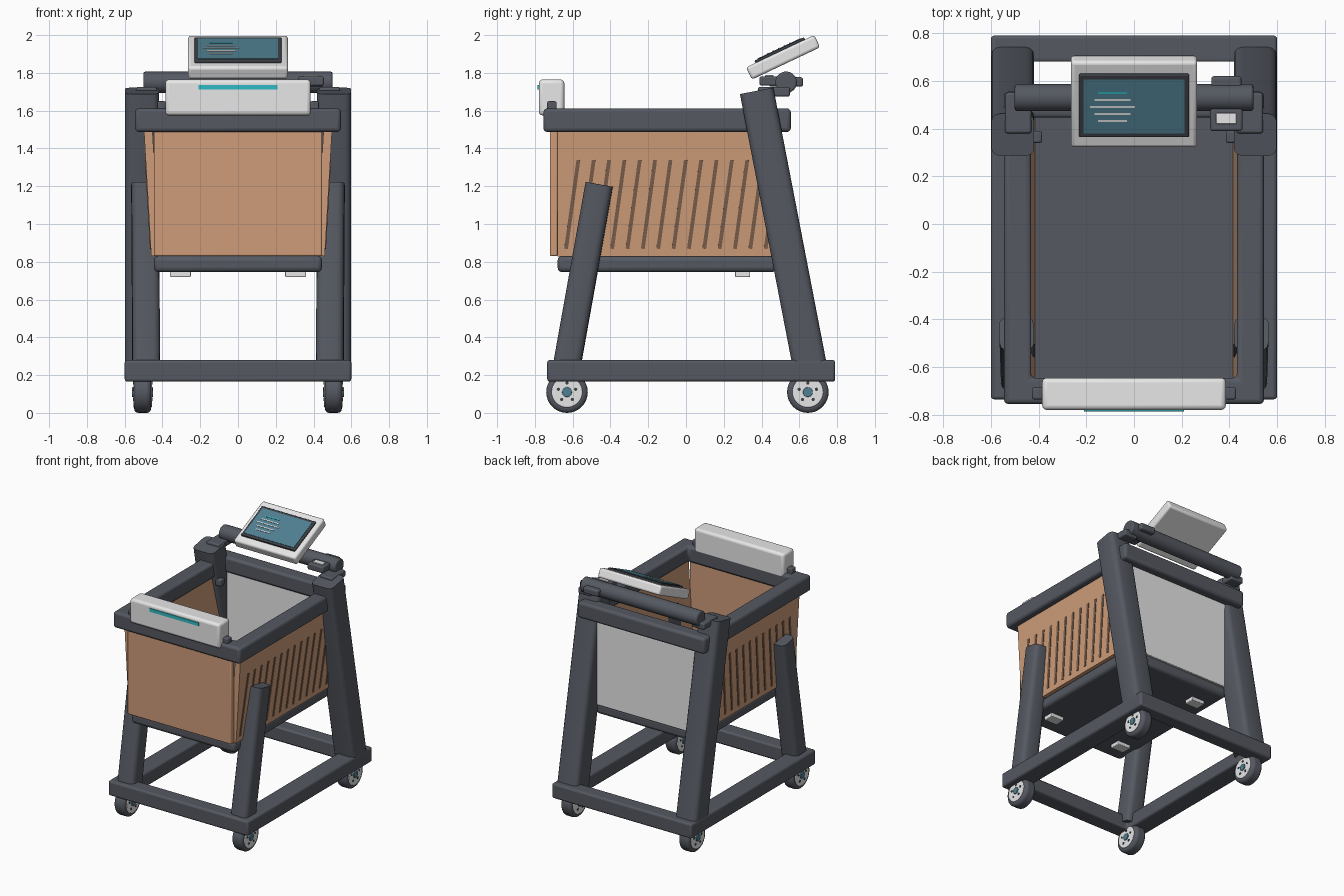
import bpy, bmesh, math
from mathutils import Vector, Matrix

old = bpy.data.objects.get("Cube")
if old:
    bpy.data.objects.remove(old, do_unlink=True)


def material(name, r, g, b):
    m = bpy.data.materials.new(name)
    m.use_nodes = True
    m.diffuse_color = (r, g, b, 1)
    m.node_tree.nodes["Principled BSDF"].inputs["Base Color"].default_value = (r, g, b, 1)
    return m


GREY = material("slate grey", .09, .099, .12)
TAN = material("tan", .62, .335, .19)
BROWN = material("dark brown", .19, .11, .07)
WHITE = material("off white", .8, .81, .8)
TEAL = material("screen teal", .08, .215, .285)
CYAN = material("cyan", .03, .5, .55)
BLACK = material("charcoal", .045, .05, .06)


def finish(name, bm, mat, bevel=0, matrix=None):
    bmesh.ops.recalc_face_normals(bm, faces=bm.faces)
    mesh = bpy.data.meshes.new(name)
    bm.to_mesh(mesh)
    bm.free()
    mesh.materials.append(mat)
    ob = bpy.data.objects.new(name, mesh)
    bpy.context.collection.objects.link(ob)
    if matrix:
        ob.matrix_world = matrix
    if bevel:
        mod = ob.modifiers.new("bevel", "BEVEL")
        mod.width, mod.segments = bevel, 3
    bpy.ops.object.select_all(action="DESELECT")
    ob.select_set(True)
    bpy.context.view_layer.objects.active = ob
    bpy.ops.object.shade_smooth_by_angle(angle=math.radians(35))


def box(name, center, size, mat, bevel=0, rot=None):
    bm = bmesh.new()
    bmesh.ops.create_cube(bm, size=1, matrix=Matrix.Diagonal((*size, 1)))
    finish(name, bm, mat, bevel, Matrix.Translation(center) @ (rot or Matrix()))


def leg(name, a, b, width):
    # square post, rounded along its length, with flat ends
    a, b = Vector(a), Vector(b)
    bm = bmesh.new()
    bmesh.ops.create_cube(bm, size=1, matrix=Matrix.Diagonal((width, width, (b - a).length, 1)))
    long_edges = [e for e in bm.edges if abs(e.verts[0].co.z - e.verts[1].co.z) > .1]
    bmesh.ops.bevel(bm, geom=long_edges, offset=.035, segments=3, profile=.5, affect="EDGES")
    rot = (b - a).to_track_quat("Z", "Y").to_matrix().to_4x4()
    finish(name, bm, GREY, 0, Matrix.Translation((a + b) / 2) @ rot)


def rod(name, center, radius, length, mat, bevel=0, sides=32):
    # cylinder lying along x
    bm = bmesh.new()
    bmesh.ops.create_cone(bm, cap_ends=True, segments=sides, radius1=radius,
                          radius2=radius, depth=length)
    rot = Matrix.Rotation(math.pi / 2, 4, "Y")
    finish(name, bm, mat, bevel, Matrix.Translation(center) @ rot)


def frame(name, x_out, x_in, y_out, y_in, z, bevel):
    # closed rectangular ring
    bm = bmesh.new()
    rings = []
    for x, y, h in ((x_out, y_out, z[0]), (x_out, y_out, z[1]),
                    (x_in, y_in, z[1]), (x_in, y_in, z[0])):
        rings.append([bm.verts.new(p) for p in ((-x, y[0], h), (x, y[0], h),
                                                (x, y[1], h), (-x, y[1], h))])
    for i in range(4):
        p, q = rings[i], rings[(i + 1) % 4]
        for j in range(4):
            k = (j + 1) % 4
            bm.faces.new((p[j], p[k], q[k], q[j]))
    finish(name, bm, GREY, bevel)


# chassis and basket rim
frame("base_frame", .6, .455, (-.735, .79), (-.62, .68), (.165, .28), .015)
frame("basket_rim", .545, .432, (-.755, .555), (-.645, .447), (1.487, 1.612), .02)

# basket shell
box("basket_tray", (0, -.1, .788), (.89, 1.16, .086), GREY, .025)
box("front_panel", (0, -.70, 1.17), (.89, .04, .68), TAN, .008)
box("back_panel", (0, .475, 1.16), (.9, .03, .68), WHITE, .005)

for side, s in (("left", 1), ("right", -1)):
    # legs
    leg(side + "_rear_leg", (s * .508, .657, .24), (s * .508, .374, 1.705), .18)
    leg(side + "_front_leg", (s * .486, -.636, .22), (s * .492, -.459, 1.21), .145)

    # flared side panel with a row of slanted slots
    flare = Matrix.Rotation(s * math.radians(3.3), 4, "Y")
    middle = Vector((s * .456, -.11, 1.16))
    box(side + "_side_panel", middle, (.045, 1.14, .66), TAN, 0, flare)
    slant = flare @ Matrix.Rotation(math.radians(-7.9), 4, "X")
    for i in range(14):
        spot = Vector((s * .0235, -.4925 + i * .0813, -.055))
        box(side + "_slot", middle + flare @ spot, (.006, .02, .475), BROWN, 0, slant)

    # small fittings
    box(side + "_panel_knob", (s * .41, .365, 1.45), (.05, .05, .05), GREY, .008)
    box(side + "_display_clip", (s * .405, -.71, 1.62), (.045, .05, .06), GREY, .008)
    box(side + "_handle_bracket", (s * .485, .465, 1.7), (.11, .17, .05), GREY, .01)

    for end, y, foot_y in (("front", -.63, -.51), ("rear", .645, .3)):
        label = side + "_" + end
        box(label + "_tray_foot", (s * .305, foot_y, .735), (.11, .08, .032), WHITE, .005)
        # wheel with hub, cap and bolts
        rod(label + "_tyre", (s * .505, y, .11), .11, .09, GREY, .022)
        rod(label + "_hub", (s * .505, y, .11), .082, .098, WHITE, .006)
        rod(label + "_hub_cap", (s * .505, y, .11), .026, .112, TEAL, .004, 16)
        for k in range(5):
            a = math.radians(90 + 72 * k)
            rod(label + "_bolt", (s * .505, y + .048 * math.cos(a), .11 + .048 * math.sin(a)),
                .009, .104, BLACK, 0, 8)

# handle and its control
rod("handle_bar", (0, .53, 1.75), .057, 1.0, GREY, .01)
box("control_body", (.387, .437, 1.757), (.135, .095, .05), GREY, .01)
box("control_button", (.387, .442, 1.782), (.085, .045, .012), WHITE, .003)
box("control_strap", (.387, .53, 1.752), (.125, .18, .05), GREY, .012)

# front sign with light strip
box("front_sign", (0, -.712, 1.67), (.77, .135, .19), WHITE, .02)
box("sign_light", (0, -.781, 1.724), (.42, .008, .026), CYAN)

# tilted tablet with bezel, screen and text bars
tilt = Matrix.Rotation(math.radians(25.3), 4, "X")


def on_tablet(name, x, v, w, size, mat, bevel=0):
    spot = Vector((0, .514, 1.8825)) + tilt @ Vector((x, v, w))
    box(name, spot, size, mat, bevel, tilt)


on_tablet("tablet_body", 0, 0, 0, (.53, .4, .072), WHITE, .015)
on_tablet("tablet_bezel", 0, 0, .04, (.46, .29, .018), BLACK, .005)
on_tablet("tablet_screen", 0, 0, .0495, (.425, .25, .005), TEAL)
for i, length in enumerate((.12, .15, .19, .15, .12)):
    on_tablet("screen_bar", -.09, .065 - .0325 * i, .053, (length, .008, .004),
              CYAN if i == 0 else WHITE)
